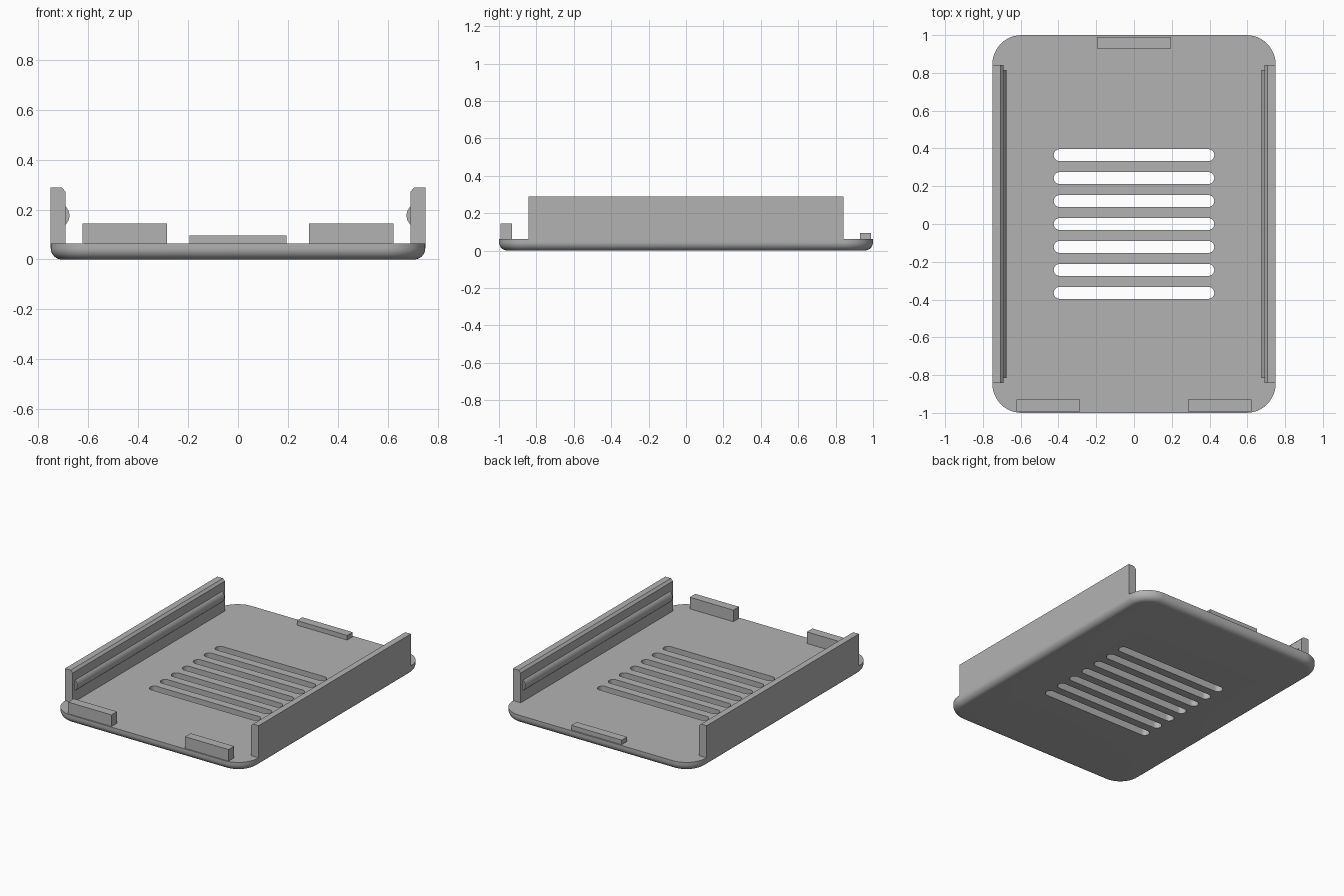
import bpy
import bmesh
from math import sin, cos, pi, radians, asin

if "Cube" in bpy.data.objects:
    bpy.data.objects.remove(bpy.data.objects["Cube"], do_unlink=True)

THICK = 0.063        # base plate thickness
HALF_X, HALF_Y = 0.75, 1.0
CORNER, FILLET = 0.155, 0.045

grey = bpy.data.materials.new("plain_grey")
grey.use_nodes = True
colour = (0.45, 0.45, 0.45, 1)
grey.diffuse_color = colour
grey.node_tree.nodes["Principled BSDF"].inputs["Base Color"].default_value = colour


def loft(name, loops):
    """Closed solid through matching loops of points, capped at both ends."""
    bm = bmesh.new()
    rings = [[bm.verts.new(p) for p in loop] for loop in loops]
    n = len(rings[0])
    for a, b in zip(rings, rings[1:]):
        for i in range(n):
            j = (i + 1) % n
            bm.faces.new((a[i], a[j], b[j], b[i]))
    bm.faces.new(rings[0][::-1])
    bm.faces.new(rings[-1])
    bmesh.ops.recalc_face_normals(bm, faces=bm.faces)
    mesh = bpy.data.meshes.new(name)
    bm.to_mesh(mesh)
    bm.free()
    mesh.materials.append(grey)
    obj = bpy.data.objects.new(name, mesh)
    bpy.context.collection.objects.link(obj)
    return obj


def activate(obj):
    bpy.ops.object.select_all(action='DESELECT')
    obj.select_set(True)
    bpy.context.view_layer.objects.active = obj


def smooth(obj):
    activate(obj)
    bpy.ops.object.shade_smooth_by_angle(angle=radians(30))


def rounded_rect(hx, hy, r, z, cy=0, steps=12):
    """Loop of a rectangle with round corners."""
    pts = []
    for k, (sx, sy) in enumerate([(1, 1), (-1, 1), (-1, -1), (1, -1)]):
        for i in range(steps + 1):
            a = (k + i / steps) * pi / 2
            pts.append((sx * (hx - r) + r * cos(a), cy + sy * (hy - r) + r * sin(a), z))
    return pts


def box(name, x0, x1, y0, y1, z0, z1):
    return loft(name, [[(x0, y0, z), (x1, y0, z), (x1, y1, z), (x0, y1, z)]
                       for z in (z0, z1)])


def bar(name, profile, half_len):
    """Extrude an x-z profile along y."""
    return loft(name, [[(x, y, z) for x, z in profile] for y in (-half_len, half_len)])


# Base plate with a rounded lower rim
loops = []
for i in range(9):
    a = i / 8 * pi / 2
    inset = FILLET * (1 - sin(a))
    loops.append(rounded_rect(HALF_X - inset, HALF_Y - inset, CORNER - inset,
                              FILLET * (1 - cos(a))))
loops.append(rounded_rect(HALF_X, HALF_Y, CORNER, THICK))
plate = loft("base_plate", loops)

# Seven vent slots cut through the plate
for k in range(-3, 4):
    # corner radius just under half the width keeps the loop free of doubled points
    cutter = loft("vent_cutter", [rounded_rect(0.425, 0.0315, 0.031, z, cy=k * 0.1215)
                                  for z in (-0.1, 0.2)])
    cutter.hide_render = True
    mod = plate.modifiers.new("vent", 'BOOLEAN')
    mod.operation, mod.solver, mod.object = 'DIFFERENCE', 'EXACT', cutter
    activate(plate)
    bpy.ops.object.modifier_apply(modifier=mod.name)
    bpy.data.objects.remove(cutter, do_unlink=True)
smooth(plate)

# Side walls with chamfered inner top edge, and a snap ridge on each
ridge_r, ridge_half = 0.05, 0.037
span = asin(ridge_half / ridge_r)
for side, s in (("left", 1), ("right", -1)):
    bar(side + "_wall", [(s * x, z) for x, z in
                         [(0.75, THICK), (0.75, 0.288), (0.706, 0.288),
                          (0.691, 0.272), (0.691, THICK)]], 0.842)
    arc = [span * (i / 6 - 1) for i in range(13)]
    profile = [(s * (0.725 - ridge_r * cos(a)), 0.176 + ridge_r * sin(a)) for a in arc]
    profile += [(s * 0.7, 0.176 + ridge_half), (s * 0.7, 0.176 - ridge_half)]
    smooth(bar(side + "_snap_ridge", profile, 0.815))

    # Front locating tabs
    x0, x1 = sorted((s * 0.285, s * 0.622))
    box(side + "_front_tab", x0, x1, -0.992, -0.93, THICK, 0.144)

# Low rear tab
box("rear_tab", -0.195, 0.195, 0.93, 0.99, THICK, 0.095)
